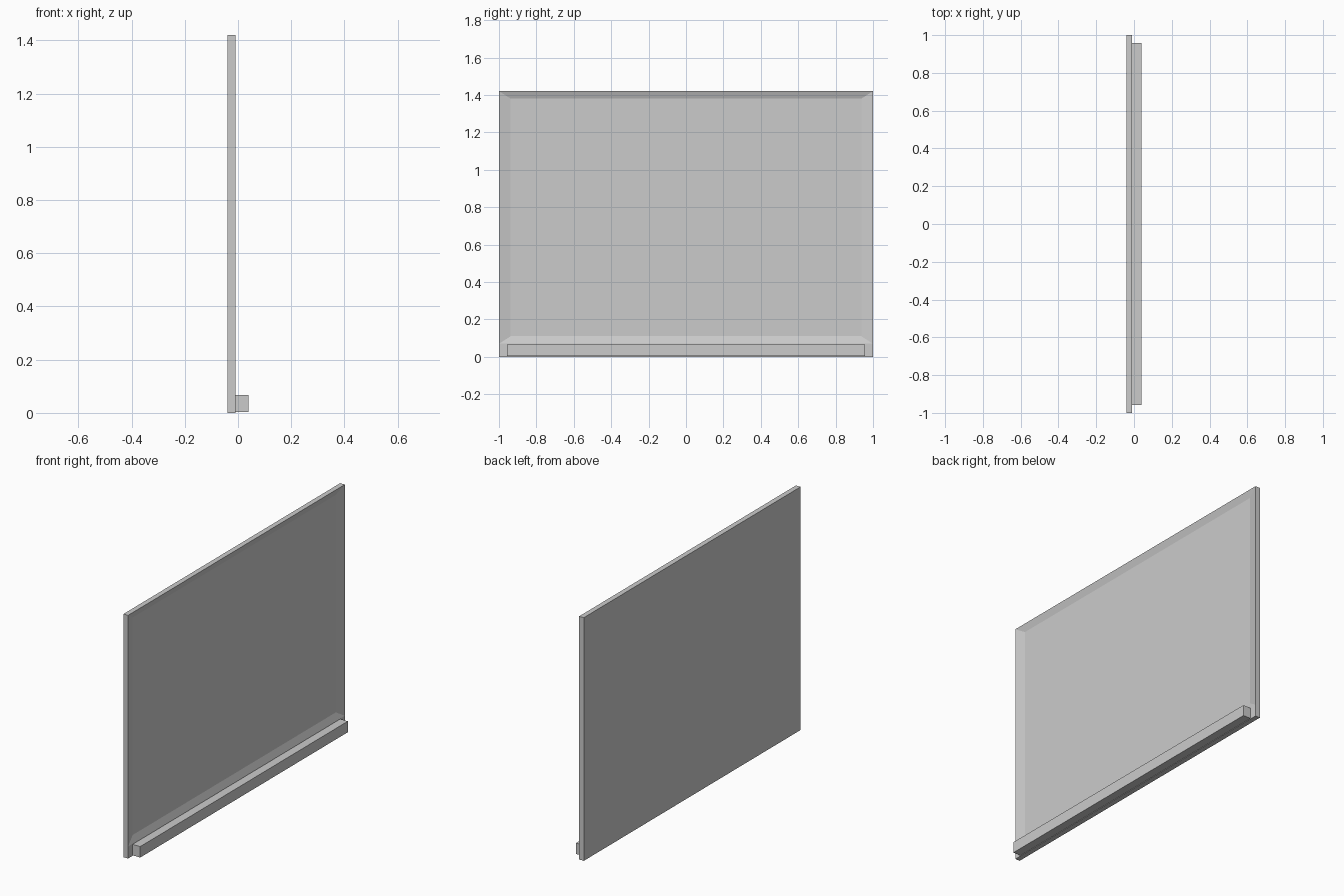
import bpy
import bmesh
from mathutils import Matrix, Vector

cube = bpy.data.objects.get("Cube")
if cube:
    bpy.data.objects.remove(cube, do_unlink=True)

grey = bpy.data.materials.new("plain grey")
grey.use_nodes = True
colour = (0.6, 0.6, 0.6, 1)
grey.diffuse_color = colour
grey.node_tree.nodes["Principled BSDF"].inputs["Base Color"].default_value = colour


def finish(name, bm):
    bmesh.ops.recalc_face_normals(bm, faces=bm.faces)
    mesh = bpy.data.meshes.new(name)
    bm.to_mesh(mesh)
    bm.free()
    mesh.materials.append(grey)
    obj = bpy.data.objects.new(name, mesh)
    bpy.context.collection.objects.link(obj)
    return obj


def box(low, high):
    low, high = Vector(low), Vector(high)
    bm = bmesh.new()
    place = Matrix.Translation((low + high) / 2) @ Matrix.Diagonal((*(high - low), 1))
    bmesh.ops.create_cube(bm, size=1, matrix=place)
    return bm


# Board: the writing side is a shallow dish with sloping borders
BACK, FRONT, TOP, LEDGE = -0.04, -0.01, 1.42, 0.07
SIDE_SLOPE, END_SLOPE, DEPTH = 0.063, 0.04, 0.014

bm = box((BACK, -1, 0), (FRONT, 1, TOP))
# Cut along the ledge so the dish starts above the tray
bmesh.ops.bisect_plane(bm, geom=bm.verts[:] + bm.edges[:] + bm.faces[:],
                       plane_co=(0, 0, LEDGE), plane_no=(0, 0, 1))
panel = next(f for f in bm.faces
             if f.normal.x > 0.9 and f.calc_center_median().z > LEDGE)
bmesh.ops.inset_individual(bm, faces=[panel], thickness=END_SLOPE)
middle = (LEDGE + TOP) / 2
for v in panel.verts:
    v.co.x = FRONT - DEPTH
    v.co.y = (1 - SIDE_SLOPE) * (1 if v.co.y > 0 else -1)
    v.co.z = TOP - END_SLOPE if v.co.z > middle else LEDGE + END_SLOPE
finish("board", bm)

# Tray: a plain rail along the foot of the board
finish("tray", box((FRONT - 0.002, -0.958, 0.003), (0.039, 0.958, 0.067)))
